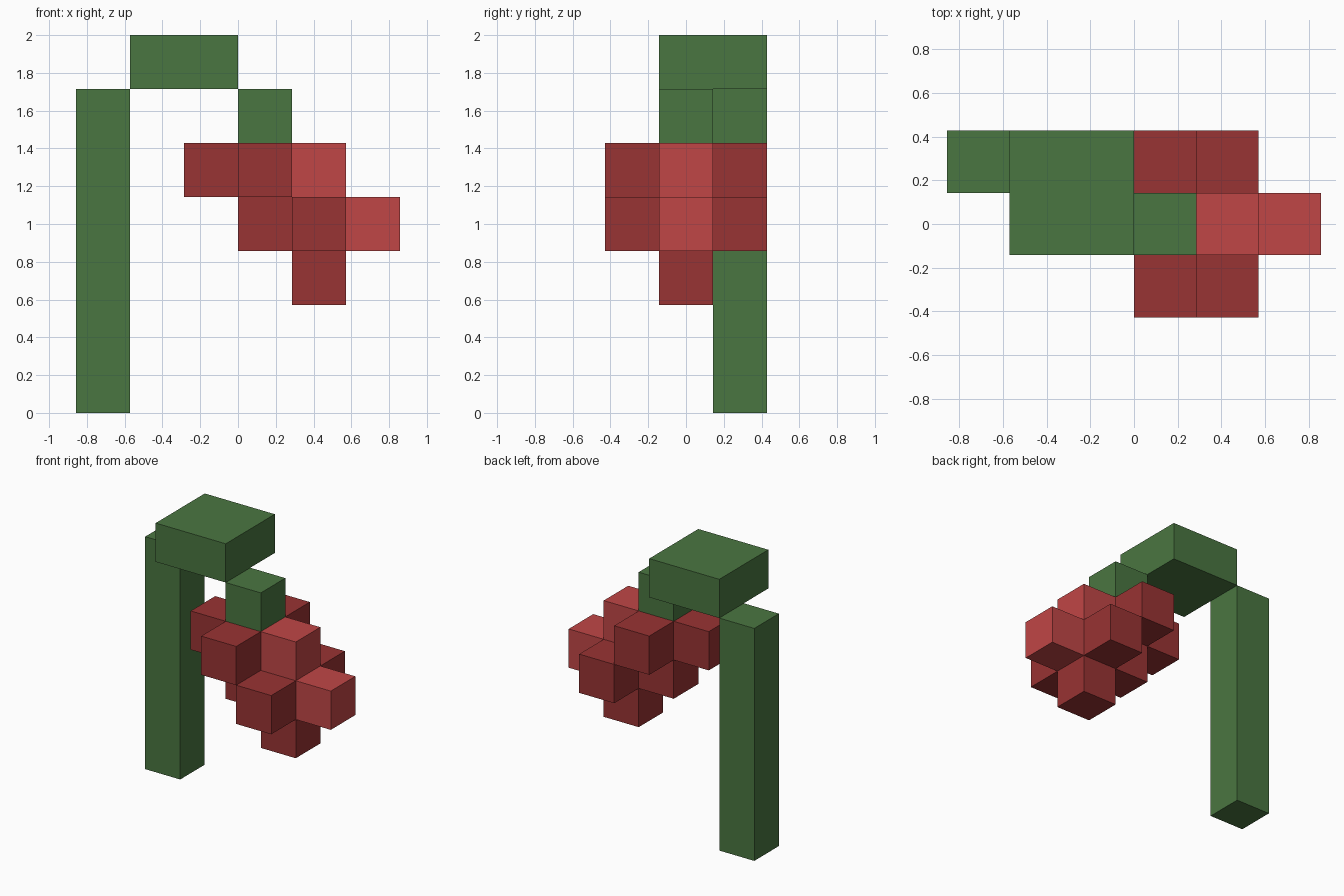
import bpy
import bmesh
from mathutils import Vector

cube = bpy.data.objects.get("Cube")
if cube:
    bpy.data.objects.remove(cube, do_unlink=True)

U = 2 / 7                        # edge of one block
ORIGIN = Vector((-3, -1.5, 0))   # grid corner, in blocks


def linear(c):
    c /= 255
    return c / 12.92 if c <= 0.04045 else ((c + 0.055) / 1.055) ** 2.4


def make_material(name, rgb):
    colour = (*[linear(c) for c in rgb], 1)
    mat = bpy.data.materials.new(name)
    mat.use_nodes = True
    mat.diffuse_color = colour
    bsdf = next(n for n in mat.node_tree.nodes if n.type == 'BSDF_PRINCIPLED')
    bsdf.inputs["Base Color"].default_value = colour
    return mat


def block(name, cell, size, mat):
    """Box from a grid cell (its lowest corner) and a size, both in blocks."""
    size = Vector(size)
    centre = (ORIGIN + Vector(cell) + size / 2) * U
    bm = bmesh.new()
    bmesh.ops.create_cube(bm, size=1)
    bmesh.ops.scale(bm, vec=size * U, verts=bm.verts)
    mesh = bpy.data.meshes.new(name)
    bm.to_mesh(mesh)
    bm.free()
    mesh.materials.append(mat)
    obj = bpy.data.objects.new(name, mesh)
    obj.location = centre
    bpy.context.collection.objects.link(obj)
    return obj


green = make_material("stem green", (74, 118, 65))
red = make_material("deep red", (153, 51, 51))
light_red = make_material("light red", (192, 70, 70))

# Stem: tall post, flat bend at the top, short drop to the bloom
block("stem_post", (0, 2, 0), (1, 1, 6), green)
block("stem_bend", (1, 1, 6), (2, 2, 1), green)
block("stem_tip", (3, 1, 5), (1, 1, 1), green)

# Bloom: two cross bars stepping down and outward, with single blocks around them
block("upper_bar", (3, 0, 4), (1, 3, 1), red)
block("lower_bar", (4, 0, 3), (1, 3, 1), red)
block("inner_lobe", (2, 1, 4), (1, 1, 1), red)
block("under_lobe", (3, 1, 3), (1, 1, 1), red)
block("bottom_lobe", (4, 1, 2), (1, 1, 1), red)

# Lighter blocks along the outer ridge
block("upper_highlight", (4, 1, 4), (1, 1, 1), light_red)
block("outer_highlight", (5, 1, 3), (1, 1, 1), light_red)
